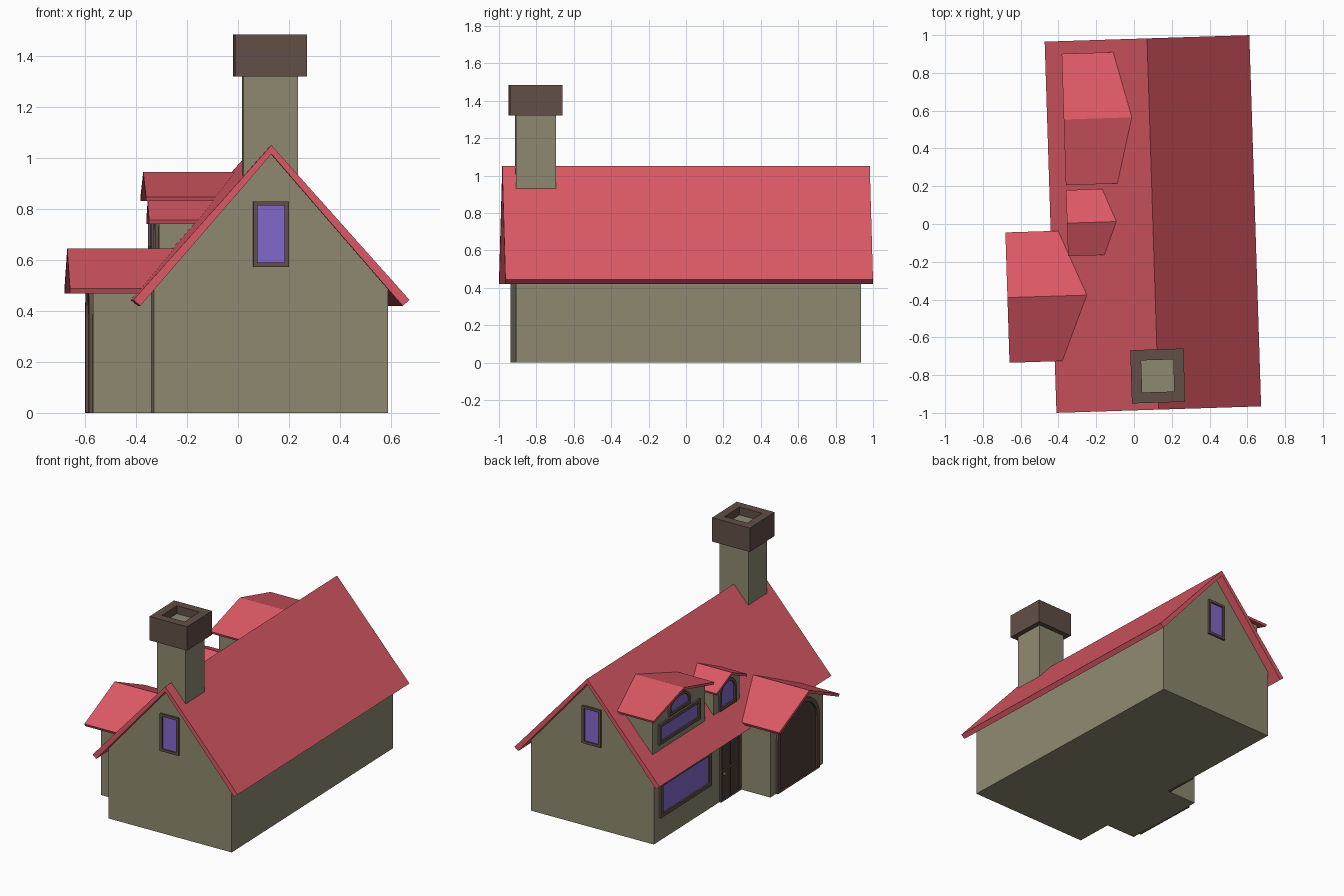
import bpy, bmesh, math
from mathutils import Matrix, Vector

if "Cube" in bpy.data.objects:
    bpy.data.objects.remove(bpy.data.objects["Cube"])

# The whole house is turned slightly about z
TURN = Matrix.Translation((0.10, 0, 0)) @ Matrix.Rotation(math.radians(1.82), 4, 'Z')

def material(name, rgb):
    m = bpy.data.materials.new(name)
    m.diffuse_color = (*rgb, 1)
    m.use_nodes = True
    m.node_tree.nodes["Principled BSDF"].inputs["Base Color"].default_value = m.diffuse_color
    return m

RED = material("roof_red", (0.72, 0.10, 0.13))
STONE = material("wall_stone", (0.27, 0.25, 0.165))
BROWN = material("trim_brown", (0.12, 0.078, 0.062))
DARK = material("door_brown", (0.075, 0.045, 0.038))
GLASS = material("window_violet", (0.22, 0.14, 0.60))
GOLD = material("knob_gold", (0.60, 0.38, 0.05))

# Ways to place a 2D outline (a, b) with depth d
FRONT = lambda a, b, d: (a, -d, b)
BACK = lambda a, b, d: (a, d, b)
LEFT = lambda a, b, d: (-d, a, b)
FLAT = lambda a, b, d: (a, b, d)

def finish(name, bm, mat):
    bmesh.ops.recalc_face_normals(bm, faces=bm.faces)
    bm.transform(TURN)
    me = bpy.data.meshes.new(name)
    bm.to_mesh(me)
    bm.free()
    me.materials.append(mat)
    ob = bpy.data.objects.new(name, me)
    bpy.context.collection.objects.link(ob)
    return ob

def prism(name, pts, place, d0, d1, mat, above_roof=False):
    bm = bmesh.new()
    lo, hi = ([bm.verts.new(place(a, b, d)) for a, b in pts] for d in (d0, d1))
    bm.faces.new(lo)
    bm.faces.new(hi)
    for i in range(len(pts)):
        j = (i + 1) % len(pts)
        bm.faces.new((lo[i], lo[j], hi[j], hi[i]))
    if above_roof:  # trim away what would lie inside the main roof
        bmesh.ops.bisect_plane(bm, geom=bm.verts[:] + bm.edges[:] + bm.faces[:],
                               plane_co=(0, 0, 1.04), plane_no=(-1.12, 0, 1), clear_inner=True)
        bmesh.ops.holes_fill(bm, edges=[e for e in bm.edges if e.is_boundary], sides=0)
    return finish(name, bm, mat)

def ring(name, outer, inner, place, d0, d1, mat):
    bm = bmesh.new()
    loops = [[bm.verts.new(place(a, b, d)) for a, b in pts]
             for pts, d in ((outer, d0), (outer, d1), (inner, d1), (inner, d0))]
    n = len(outer)
    for k in range(4):
        p, q = loops[k], loops[(k + 1) % 4]
        for i in range(n):
            j = (i + 1) % n
            bm.faces.new((p[i], p[j], q[j], q[i]))
    return finish(name, bm, mat)

def rect(c, h, z0, z1):
    return [(c - h, z0), (c + h, z0), (c + h, z1), (c - h, z1)]

def arch(c, h, z0, spring, top, n=10):
    arc = [(c + h * math.cos(math.pi * i / n), spring + (top - spring) * math.sin(math.pi * i / n))
           for i in range(n + 1)]
    return [(c - h, z0), (c + h, z0)] + arc

def gable_wall(c, h, z0, eave, ridge):
    return [(c - h, z0), (c + h, z0), (c + h, eave), (c, ridge), (c - h, eave)]

def gable_roof(c, h, eave, ridge, cut_in, cut_down, t):
    return [(c - h, eave), (c, ridge), (c + h, eave),
            (c + h - cut_in, eave - cut_down), (c, ridge - t), (c - h + cut_in, eave - cut_down)]

def framed(name, shape, args, w, place, d, fill, bottom=True):
    """Frame and recessed pane; args = centre, half width, bottom, tops..."""
    c, h, z0, *tops = args
    inner = shape(c, h - w, z0 + (w if bottom else 0.004), *[t - (w if i == len(tops) - 1 else 0)
                                                             for i, t in enumerate(tops)])
    ring(name + "_frame", shape(*args), inner, place, d - 0.01, d + 0.014, BROWN)
    prism(name + "_pane", inner, place, d - 0.01, d + 0.004, fill)

# Main house
prism("house_walls", gable_wall(0, 0.46, 0, 0.488, 1.02), BACK, -0.925, 0.922, STONE)
prism("main_roof", gable_roof(0, 0.542, 0.443, 1.05, 0.027, 0.023, 0.035), BACK, -0.983, 0.983, RED)
framed("front_window", rect, (0, 0.07, 0.572, 0.83), 0.017, FRONT, 0.925, GLASS)
framed("back_window", rect, (0, 0.07, 0.572, 0.83), 0.017, BACK, 0.922, GLASS)

# Chimney with hollow cap
prism("chimney_shaft", rect(0, 0.107, -0.912, -0.698), FLAT, 0.85, 1.43, STONE)
ring("chimney_cap", rect(0, 0.141, -0.946, -0.664), rect(0, 0.085, -0.89, -0.72), FLAT, 1.32, 1.485, BROWN)

# Garage wing
prism("garage_walls", gable_wall(-0.36, 0.30, 0, 0.49, 0.63), LEFT, 0.42, 0.69, STONE)
prism("garage_roof", gable_roof(-0.365, 0.345, 0.487, 0.645, 0.008, 0.018, 0.02),
      LEFT, 0.33, 0.782, RED, True)
framed("garage_door", arch, (-0.365, 0.24, 0, 0.37, 0.56), 0.03, LEFT, 0.69, DARK, False)

# Roof dormers
for name, c, h, eave, ridge, wall in (("large_dormer", 0.568, 0.348, 0.847, 0.945, 0.30),
                                      ("small_dormer", 0.019, 0.175, 0.756, 0.834, 0.15)):
    drop = (ridge - eave) * wall / h
    prism(name + "_walls", gable_wall(c, wall, 0.5, ridge - drop - 0.01, ridge - 0.01),
          LEFT, 0.08, 0.414, STONE, True)
    prism(name + "_roof", gable_roof(c, h, eave, ridge, 0.005, 0.015, 0.017),
          LEFT, 0.05, 0.454, RED, True)
framed("large_dormer_window", rect, (0.57, 0.235, 0.63, 0.77), 0.022, LEFT, 0.414, GLASS)
framed("large_dormer_lunette", arch, (0.57, 0.12, 0.785, 0.83, 0.90), 0.018, LEFT, 0.414, GLASS)
framed("small_dormer_window", arch, (0.019, 0.095, 0.592, 0.70, 0.785), 0.02, LEFT, 0.414, GLASS)

# Ground floor window and entrance door
framed("lower_window", rect, (0.57, 0.29, 0.16, 0.40), 0.025, LEFT, 0.46, GLASS)
framed("entrance_door", rect, (0.058, 0.115, 0, 0.43), 0.018, LEFT, 0.46, DARK, False)
prism("door_rail", rect(0.058, 0.097, 0.20, 0.215), LEFT, 0.46, 0.469, BROWN)
prism("door_stile", rect(0.058, 0.007, 0.005, 0.41), LEFT, 0.46, 0.469, BROWN)
bm = bmesh.new()
bmesh.ops.create_icosphere(bm, subdivisions=1, radius=0.012,
                           matrix=Matrix.Translation(Vector((-0.476, 0.135, 0.185))))
finish("door_knob", bm, GOLD)
